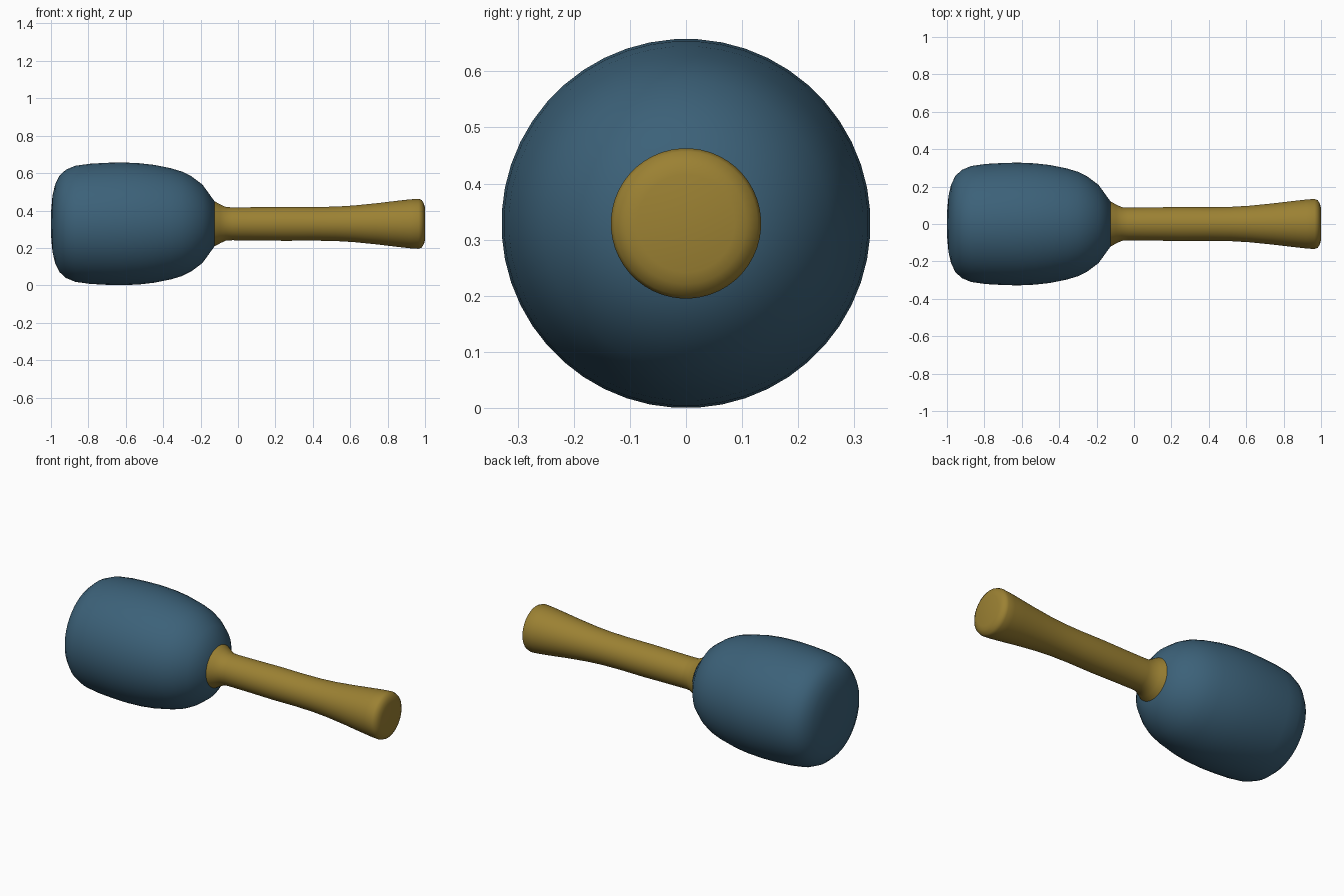
import bpy, bmesh, math

if "Cube" in bpy.data.objects:
    bpy.data.objects.remove(bpy.data.objects["Cube"])

AXIS_Z = 0.329
SEGMENTS = 48


def material(name, color):
    m = bpy.data.materials.new(name)
    m.diffuse_color = (*color, 1)
    m.use_nodes = True
    m.node_tree.nodes["Principled BSDF"].inputs["Base Color"].default_value = m.diffuse_color
    return m


def lathe_x(name, profile, mat):
    """Revolve (x, radius) points around the long axis; zero radius closes an end."""
    bm = bmesh.new()
    rings = []
    for x, r in profile:
        count = SEGMENTS if r > 0 else 1
        angles = [math.tau * (i + 0.5) / SEGMENTS for i in range(count)]
        rings.append([bm.verts.new((x, r * math.cos(a), AXIS_Z + r * math.sin(a))) for a in angles])
    for a, b in zip(rings, rings[1:]):
        for i in range(SEGMENTS):
            j = (i + 1) % SEGMENTS
            quad = [a[i % len(a)], a[j % len(a)], b[j % len(b)], b[i % len(b)]]
            bm.faces.new(list(dict.fromkeys(quad)))
    bmesh.ops.recalc_face_normals(bm, faces=bm.faces)
    mesh = bpy.data.meshes.new(name)
    bm.to_mesh(mesh)
    bm.free()
    mesh.materials.append(mat)
    obj = bpy.data.objects.new(name, mesh)
    bpy.context.collection.objects.link(obj)
    bpy.context.view_layer.objects.active = obj
    obj.select_set(True)
    bpy.ops.object.shade_smooth_by_angle(angle=math.radians(40))
    obj.select_set(False)
    return obj


blue = material("slate blue", (0.045, 0.12, 0.19))
gold = material("golden wood", (0.33, 0.22, 0.033))

# Rounded mallet head, tapering to the neck and closed inside the collar
lathe_x("head", [
    (-1.0, 0), (-1.0, 0.06), (-0.992, 0.15), (-0.978, 0.21), (-0.955, 0.258),
    (-0.92, 0.29), (-0.87, 0.311), (-0.79, 0.322), (-0.70, 0.327), (-0.62, 0.329),
    (-0.53, 0.325), (-0.45, 0.316), (-0.36, 0.298), (-0.30, 0.28), (-0.25, 0.255),
    (-0.19, 0.21), (-0.125, 0.12), (-0.125, 0)], blue)

# Handle with flared collar, slim waist and bevelled butt
lathe_x("handle", [
    (-0.126, 0), (-0.126, 0.121), (-0.095, 0.104), (-0.065, 0.09), (-0.03, 0.088),
    (0.1, 0.089), (0.25, 0.091), (0.4, 0.09), (0.52, 0.092), (0.62, 0.098),
    (0.74, 0.11), (0.84, 0.122), (0.92, 0.131), (0.965, 0.134), (0.982, 0.128),
    (0.994, 0.108), (1.0, 0.087), (1.0, 0)], gold)
